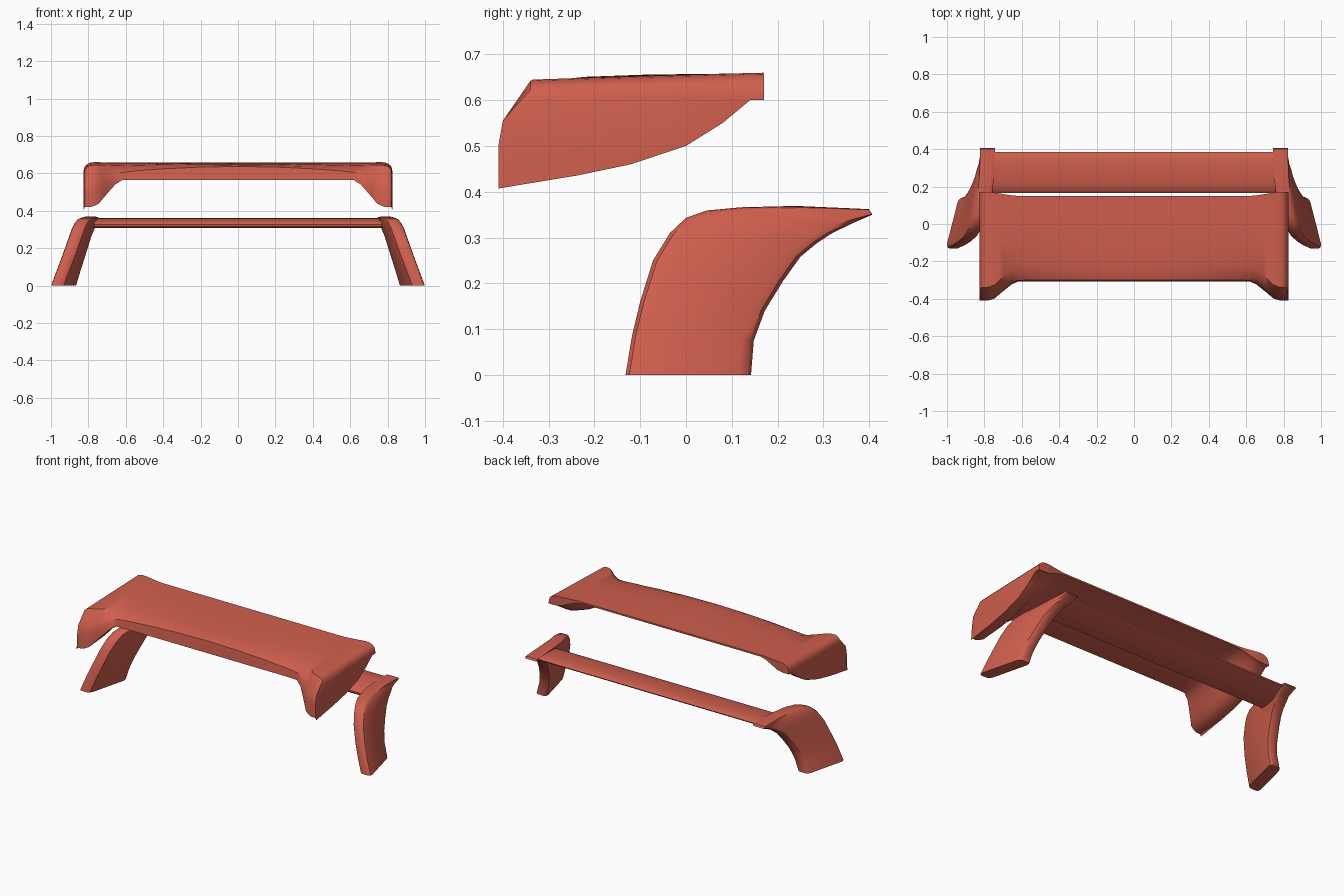
import bpy, bmesh, math

if "Cube" in bpy.data.objects:
    bpy.data.objects.remove(bpy.data.objects["Cube"])

red = bpy.data.materials.new("red_paint")
red.diffuse_color = (0.63, 0.115, 0.075, 1)
red.use_nodes = True
red.node_tree.nodes["Principled BSDF"].inputs["Base Color"].default_value = red.diffuse_color


def lerp(a, b, t):
    return a + (b - a) * t


def loft(name, sections, angle=35):
    """Skin a list of equal-length closed loops and cap both ends."""
    bm = bmesh.new()
    rings = [[bm.verts.new(p) for p in s] for s in sections]
    n = len(rings[0])
    for a, b in zip(rings, rings[1:]):
        for i in range(n):
            j = (i + 1) % n
            bm.faces.new((a[i], a[j], b[j], b[i]))
    bm.faces.new(rings[0])
    bm.faces.new(rings[-1])
    bmesh.ops.recalc_face_normals(bm, faces=bm.faces)
    me = bpy.data.meshes.new(name)
    bm.to_mesh(me)
    bm.free()
    ob = bpy.data.objects.new(name, me)
    bpy.context.collection.objects.link(ob)
    me.materials.append(red)
    bpy.ops.object.select_all(action='DESELECT')
    ob.select_set(True)
    bpy.context.view_layer.objects.active = ob
    bpy.ops.object.shade_smooth_by_angle(angle=math.radians(angle))
    return ob


# Roof spoiler: middle (y, z) section blends into the deep end cheek section
middle = [(.15, .658), (-.08, .656), (-.22, .651), (-.275, .645), (-.30, .637), (-.307, .565),
          (-.26, .567), (-.15, .585), (-.05, .61), (.05, .632), (.10, .64), (.15, .648)]
cheek = [(.17, .66), (-.08, .653), (-.34, .645), (-.40, .555), (-.41, .50), (-.41, .42),
         (-.24, .435), (-.12, .46), (0, .50), (.08, .55), (.14, .60), (.17, .60)]
# outermost section: front edge swept back behind the cheek's front
outer = cheek[:3] + [(-.343, .60), (-.375, .52), (-.41, .407)] + cheek[6:]
bow = [0, 0, .3, .7, 1, 0, 0, 0, 0, 0, 0, 0]

# (x, blend towards cheek, drop of the rounded top corner)
stations = [(0, 0, 0), (.2, 0, 0), (.4, 0, 0), (.54, 0, 0), (.62, .01, 0), (.655, .16, 0),
            (.69, .43, 0), (.72, .67, 0), (.745, .88, 0), (.77, .96, 0), (.79, 1, .003),
            (.807, 1, .01), (.819, 1, .023), (.825, 1, .045)]


def spoiler_section(x, t, drop):
    ring = []
    end = outer if abs(x) > .82 else cheek
    for i, (m, c) in enumerate(zip(middle, end)):
        sag = .03 * bow[i] * min(abs(x) / .62, 1) ** 2
        y, z = lerp(m[0], c[0], t), lerp(m[1] - sag, c[1], t)
        ring.append((x, y, z - drop if i < 3 else z))
    return ring


mirrored = [(-x, t, d) for x, t, d in reversed(stations[1:])]
loft("roof_spoiler", [spoiler_section(*s) for s in mirrored + stations], 40)

# Curved side supports: front edge (y, z), back edge (y, z), x of each edge
support = [(-.132, 0, .142, 0, .967, .898), (-.118, .085, .148, .075, .935, .876),
           (-.10, .16, .172, .14, .906, .856), (-.072, .25, .212, .205, .874, .836),
           (-.035, .31, .25, .258, .852, .82), (0, .343, .285, .287, .835, .808),
           (.045, .359, .32, .31, .818, .80), (.12, .366, .345, .322, .80, .79),
           (.24, .369, .37, .334, .788, .785), (.40, .362, .407, .35, .783, .783)]
outline = [(0, -.5), (0, .5), (.03, .85), (.1, 1), (.9, 1), (.97, .85), (1, .5),
           (1, -.5), (.97, -.85), (.9, -1), (.1, -1), (.03, -.85)]
for side, label in ((1, "right"), (-1, "left")):
    loft(label + "_support",
         [[(side * (lerp(xf, xb, u) + w * .039), lerp(yf, yb, u), lerp(zf, zb, u))
           for u, w in outline] for yf, zf, yb, zb, xf, xb in support])

# Wing blade spanning the supports
blade = [(.165, .328), (.167, .316), (.177, .308), (.21, .307), (.27, .315), (.33, .329),
         (.38, .348), (.384, .355), (.375, .361), (.32, .362), (.26, .359), (.21, .351), (.18, .341)]
loft("wing_blade", [[(x, y, z) for y, z in blade] for x in (-.77, .77)])
